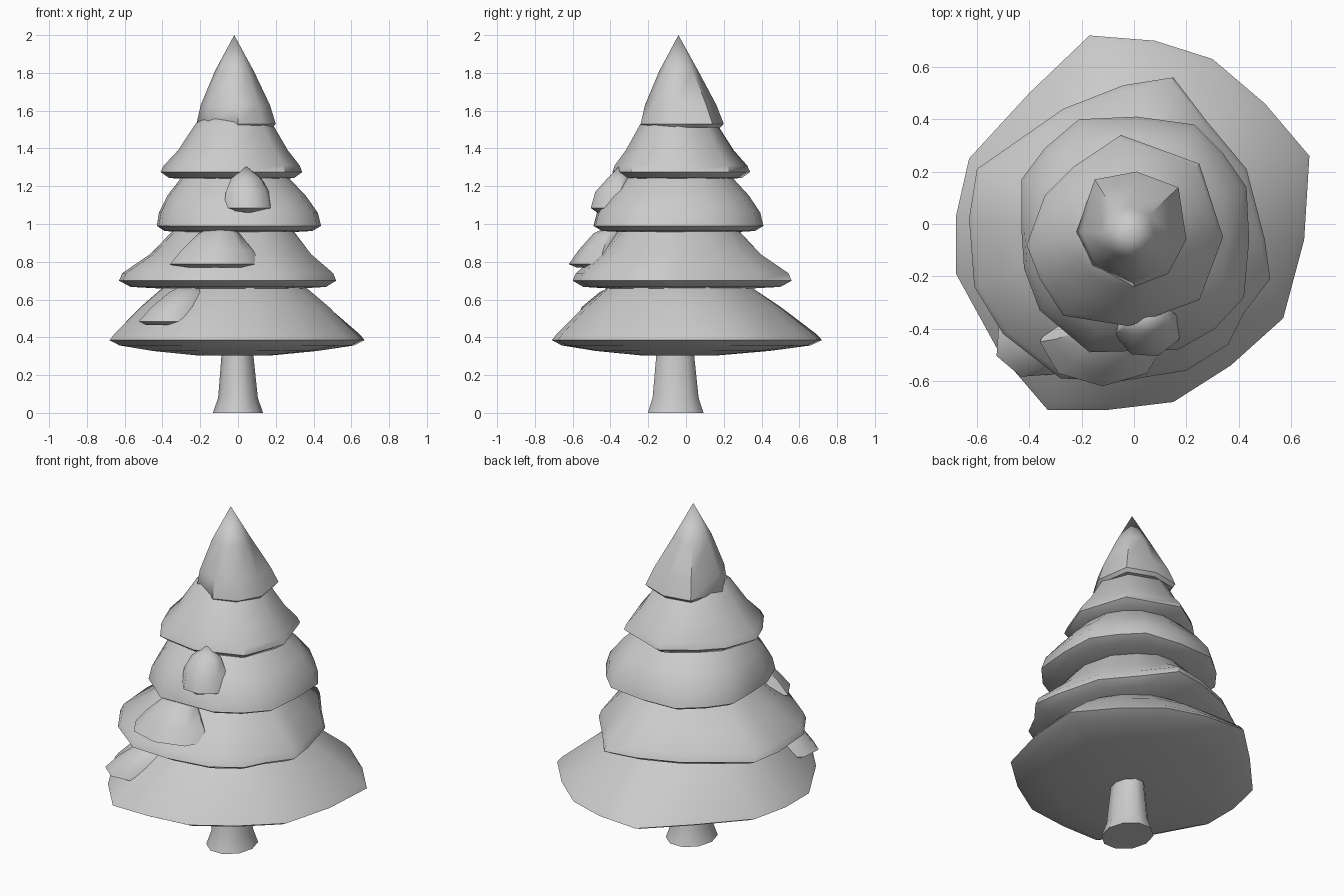
import bpy, bmesh
from math import radians, sin, cos, tau, hypot
from mathutils import Vector

cube = bpy.data.objects.get("Cube")
if cube:
    bpy.data.objects.remove(cube)

grey = bpy.data.materials.new("plain_grey")
grey.use_nodes = True
grey.diffuse_color = (0.6, 0.6, 0.6, 1)
grey.node_tree.nodes["Principled BSDF"].inputs["Base Color"].default_value = (0.6, 0.6, 0.6, 1)


def loft(name, rings, angle=45):
    """Skin closed rings from bottom to top; a ring of one point is a tip."""
    bm = bmesh.new()
    rows = [[bm.verts.new(p) for p in ring] for ring in rings]
    for a, b in zip(rows, rows[1:]):
        n = max(len(a), len(b))
        for i in range(n):
            j = (i + 1) % n
            if len(b) == 1:
                bm.faces.new((a[i], a[j], b[0]))
            elif len(a) == 1:
                bm.faces.new((a[0], b[j], b[i]))
            else:
                bm.faces.new((a[i], a[j], b[j], b[i]))
    for row in (rows[0], rows[-1]):
        if len(row) > 2:
            bm.faces.new(row)
    bmesh.ops.recalc_face_normals(bm, faces=bm.faces)
    mesh = bpy.data.meshes.new(name)
    bm.to_mesh(mesh)
    bm.free()
    mesh.materials.append(grey)
    obj = bpy.data.objects.new(name, mesh)
    bpy.context.collection.objects.link(obj)
    bpy.ops.object.select_all(action='DESELECT')
    obj.select_set(True)
    bpy.context.view_layer.objects.active = obj
    bpy.ops.object.shade_smooth_by_angle(angle=radians(angle))
    return obj


def oval(cx, cy, rx, ry, z, n=10, turn=0.0):
    pts = []
    for i in range(n):
        x, y = rx * cos(tau * i / n), ry * sin(tau * i / n)
        pts.append((cx + x * cos(turn) - y * sin(turn), cy + x * sin(turn) + y * cos(turn), z))
    return pts


AXIS = Vector((-0.02, -0.04))


def scaled(outline, scale, z, roundness=0.0):
    """Shrink an outline to the tree axis, blending it toward a circle."""
    offsets = [Vector(p) - AXIS for p in outline]
    mean = sum(o.length for o in offsets) / len(offsets)
    ring = []
    for o in offsets:
        p = AXIS + o.normalized() * scale * (o.length * (1 - roundness) + mean * roundness)
        ring.append((p.x, p.y, z))
    return ring


# Trunk with a flared foot
loft("trunk", [oval(0, -.055, .133, .155, 0), oval(0, -.055, .105, .128, .08),
               oval(-.003, -.057, .085, .106, .30), oval(-.003, -.057, .08, .10, .36)])

# Rim outlines of the foliage tiers, in hundredths
OUTLINES = [
    [(-17, 72), (8, 70), (30, 63), (50, 46), (67, 26), (65, -6), (57, -36), (37, -54),
     (15, -68), (-10, -71), (-33, -71), (-51, -50), (-68, -19), (-68, 3), (-63, 25), (-40, 50)],
    [(15, 56), (28, 39), (43, 21), (50, -6), (52, -21), (42, -34), (36, -46), (20, -56),
     (-5, -60), (-28, -59), (-50, -42), (-61, -24), (-63, 2), (-60, 21), (-27, 44), (-4, 53)],
    [(-21, 40), (1, 41), (23, 38), (34, 27), (43, 14), (44, -6), (42, -28), (31, -40),
     (17, -48), (-17, -49), (-36, -33), (-42, -17), (-43, -2), (-43, 17), (-34, 29)],
    [(-5, 34), (25, 23), (34, -5), (25, -29), (-2, -39), (-27, -35), (-36, -21),
     (-41, -8), (-34, 11), (-23, 22)],
    [(1, 20), (17, 14), (20, -6), (13, -19), (0, -24), (-16, -16), (-22, -3), (-15, 17)],
]
# Per tier: (scale, height, roundness) from underside to top
PROFILES = [
    [(.3, .305, .5), (.65, .328, .2), (.92, .357, 0), (1, .385, 0), (.965, .415, 0),
     (.74, .56, .35), (.54, .67, .8), (.3, .75, 1)],
    [(.4, .65, .5), (.9, .667, 0), (1, .70, 0), (.97, .74, 0), (.75, .84, .4),
     (.55, .97, .8), (.35, 1.05, 1)],
    [(.4, .95, .5), (.9, .963, 0), (1, .99, 0), (.96, 1.06, .1), (.82, 1.15, .4),
     (.61, 1.25, .8), (.4, 1.32, 1)],
    [(.4, 1.235, .5), (.88, 1.243, 0), (1, 1.275, 0), (.96, 1.31, .1), (.78, 1.39, .4),
     (.55, 1.53, .8), (.3, 1.6, 1)],
    [(.5, 1.51, .5), (.93, 1.512, 0), (1, 1.53, 0), (.86, 1.63, .3), (.47, 1.81, .8)],
]
NAMES = ["bottom", "lower", "middle", "upper", "crown"]
for name, outline, profile in zip(NAMES, OUTLINES, PROFILES):
    points = [(x / 100, y / 100) for x, y in reversed(outline)]
    rings = [scaled(points, *step) for step in profile]
    if name == "crown":
        rings.append([(AXIS.x, AXIS.y, 2.0)])
    loft(name + "_foliage", rings)

# Small tufts of foliage growing from the front
loft("upper_tuft", [oval(.05, -.38, .10, .09, 1.06, 8), oval(.055, -.385, .135, .125, 1.085, 8, .3),
                    oval(.05, -.38, .12, .105, 1.17, 8, .3), oval(.045, -.36, .085, .06, 1.24, 8, .3),
                    [(.04, -.35, 1.31)]])
loft("middle_tuft", [oval(-.12, -.44, .19, .14, .77, 8), oval(-.12, -.45, .24, .17, .787, 8),
                     oval(-.11, -.44, .19, .13, .86, 8), oval(-.10, -.41, .11, .08, .95, 8),
                     oval(-.09, -.38, .05, .04, .985, 8)])
loft("lower_tuft", [oval(-.34, -.42, .16, .12, .465, 8, .4), oval(-.35, -.43, .19, .155, .485, 8, .4),
                    oval(-.32, -.42, .15, .14, .56, 8, .4), oval(-.27, -.37, .10, .09, .64, 8, .4),
                    oval(-.26, -.35, .06, .05, .665, 8, .4)])
